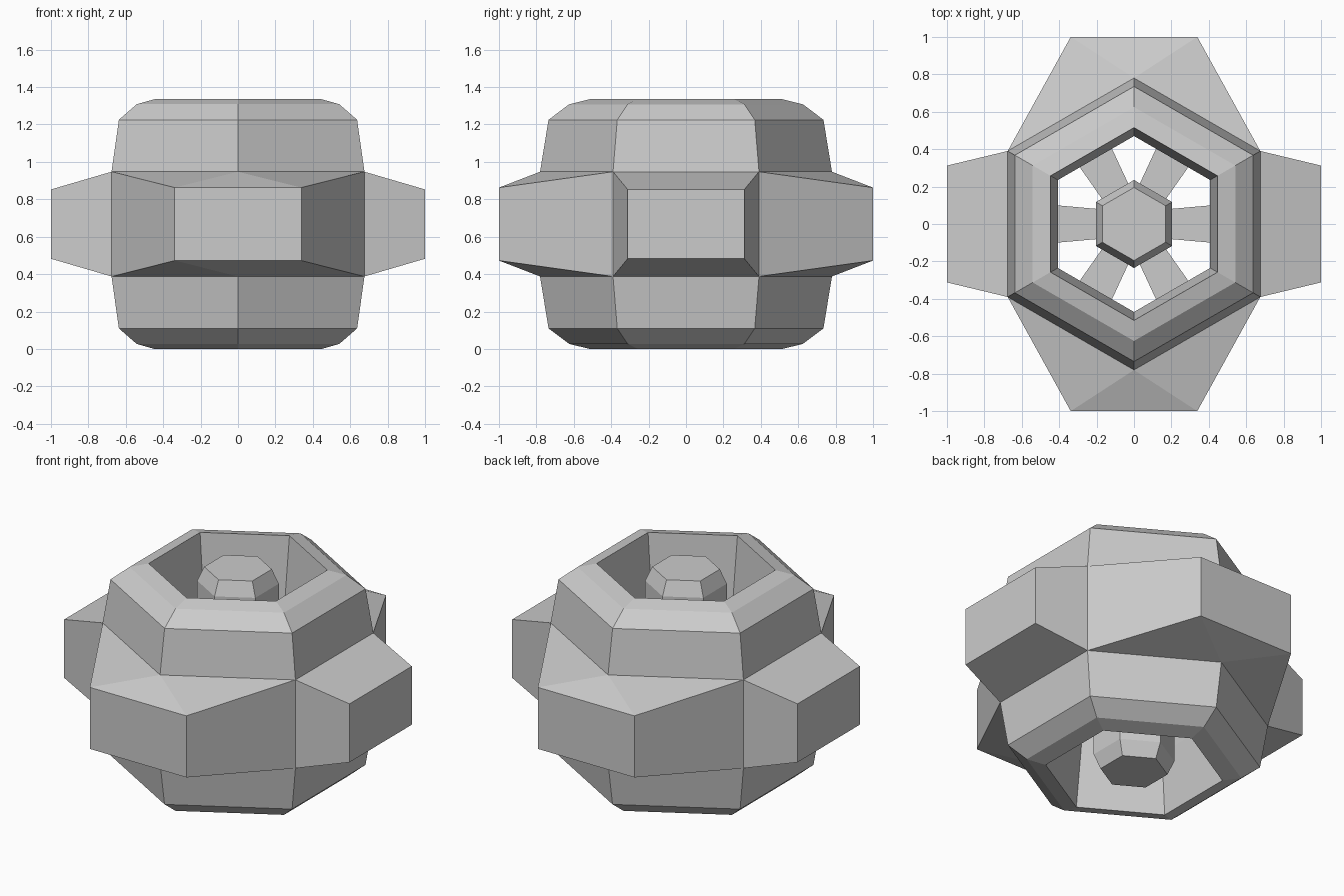
import bpy, bmesh, math
from mathutils import Matrix

if "Cube" in bpy.data.objects:
    bpy.data.objects.remove(bpy.data.objects["Cube"])

H = 1.335
MID = H / 2


def finish(name, bm):
    bmesh.ops.recalc_face_normals(bm, faces=bm.faces[:])
    mesh = bpy.data.meshes.new(name)
    bm.to_mesh(mesh)
    bm.free()
    ob = bpy.data.objects.new(name, mesh)
    bpy.context.collection.objects.link(ob)
    return ob


def hex_loft(name, profile, closed):
    """Sweep an (radius, z) profile around six corners, points along y."""
    bm = bmesh.new()
    rings = []
    for r, z in profile:
        rings.append([bm.verts.new((r * math.cos(math.radians(30 + 60 * k)),
                                    r * math.sin(math.radians(30 + 60 * k)), z))
                      for k in range(6)])
    n = len(rings)
    for i in range(n if closed else n - 1):
        a, b = rings[i], rings[(i + 1) % n]
        for k in range(6):
            j = (k + 1) % 6
            bm.faces.new((a[k], a[j], b[j], b[k]))
    if not closed:
        bm.faces.new(rings[0])
        bm.faces.new(rings[-1])
    return finish(name, bm)


def hull(name, points, angle=0):
    """Convex block through points (x, y, half height), mirrored about mid height."""
    bm = bmesh.new()
    for x, y, h in points:
        for s in (-1, 1):
            bm.verts.new((x, y, MID + s * h))
    bmesh.ops.convex_hull(bm, input=bm.verts[:])
    bmesh.ops.transform(bm, matrix=Matrix.Rotation(angle, 4, 'Z'), verts=bm.verts[:])
    return finish(name, bm)


# Outer ring: upper half of the section, mirrored to the lower half
upper = [(0.47, 0.95), (0.515, H), (0.625, 1.308), (0.735, 1.225), (0.78, 0.95)]
lower = [(r, H - z) for r, z in reversed(upper)]
hex_loft("outer_ring", upper + lower, True)

# Central hub with chamfered ends
hub = [(0.195, 1.327), (0.235, 1.237)]
hex_loft("hub", hub + [(r, H - z) for r, z in reversed(hub)], False)

# Spokes joining the hub to the ring
for k in range(6):
    hull(f"spoke_{k + 1}", [(0.19, s * 0.08, 0.17) for s in (-1, 1)]
         + [(0.415, s * 0.10, 0.17) for s in (-1, 1)], math.radians(60 * k))

# Side blocks on the x faces, wide blocks spanning the front and back corners
for name, ang in (("right_block", 0), ("left_block", math.pi)):
    hull(name, [(0.675, s * 0.39, 0.28) for s in (-1, 1)]
         + [(1.0, s * 0.312, 0.185) for s in (-1, 1)], ang)
for name, ang in (("back_block", 0), ("front_block", math.pi)):
    hull(name, [(0.675, 0.39, 0.28), (-0.675, 0.39, 0.28), (0, 0.78, 0.28),
                (0.338, 1.0, 0.195), (-0.338, 1.0, 0.195)], ang)

# Open the wide blocks where they would cross the central bore
for name in ("back_block", "front_block"):
    ob = bpy.data.objects[name]
    bm = bmesh.new()
    bm.from_mesh(ob.data)
    inner = [f for f in bm.faces if all(abs(v.co.y) < 0.785 for v in f.verts)]
    base = [v for v in bm.verts if abs(v.co.y) < 0.4]
    bmesh.ops.delete(bm, geom=inner, context='FACES')
    # the remaining shell meets the ring's outer edges directly
    bm.to_mesh(ob.data)
    bm.free()
